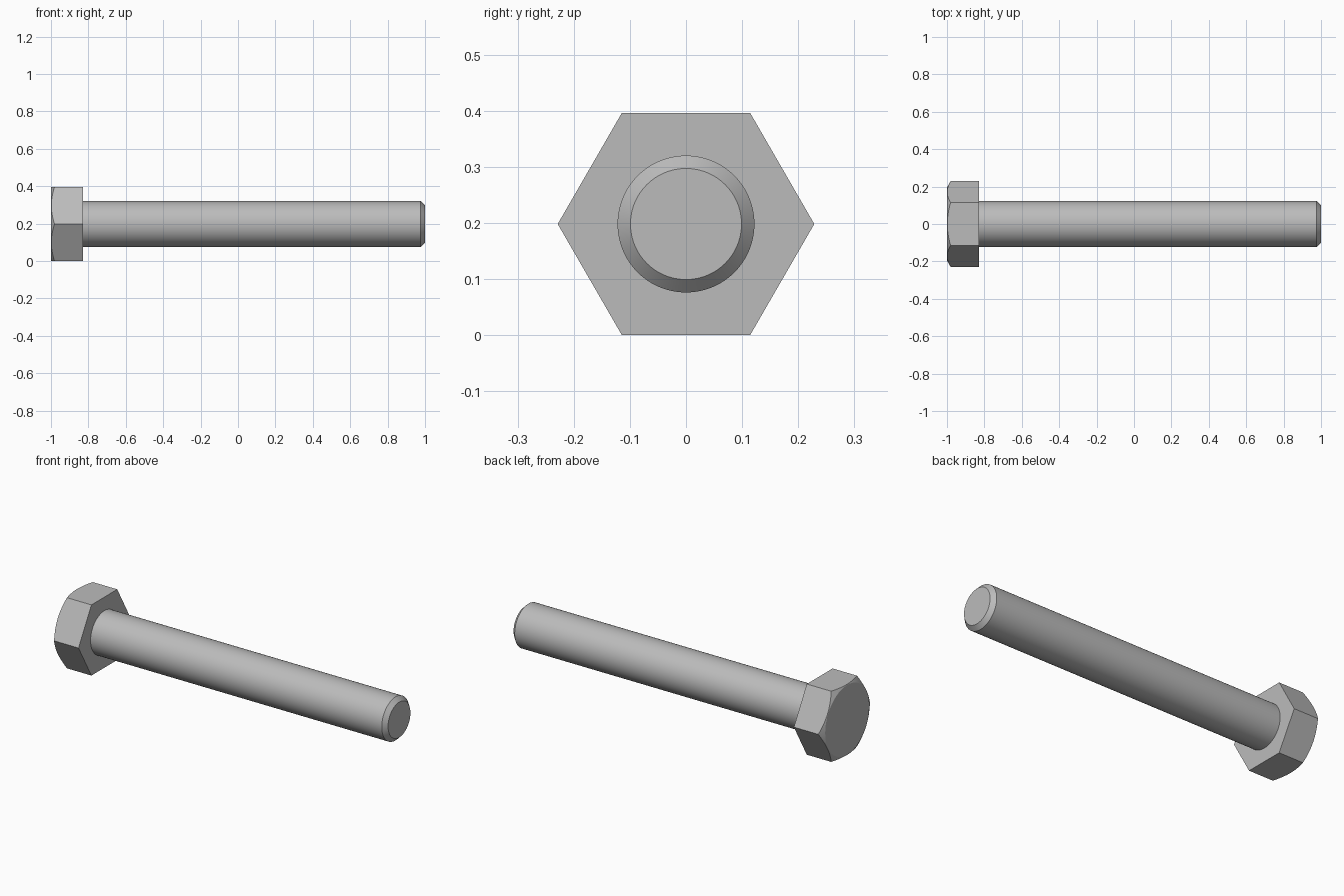
import bpy
import bmesh
import math
from mathutils import Matrix, Vector

AXIS_Z = 0.198            # height of the bolt axis, also half the width across flats
HEX_RADIUS = AXIS_Z / math.cos(math.pi / 6)
HEAD_BACK, HEAD_FRONT = -1.0, -0.829
SHAFT_RADIUS, TIP_RADIUS = 0.122, 0.099

cube = bpy.data.objects.get("Cube")
if cube:
    bpy.data.objects.remove(cube, do_unlink=True)

# One plain steel colour
steel = bpy.data.materials.new("steel_grey")
steel.use_nodes = True
colour = (0.5, 0.5, 0.5, 1)
steel.diffuse_color = colour
steel.node_tree.nodes["Principled BSDF"].inputs["Base Color"].default_value = colour


def turned(name, profile, sides):
    """Closed solid along x, from (x, radius) pairs; first corner points to +y."""
    bm = bmesh.new()
    rings = []
    for x, r in profile:
        angles = [2 * math.pi * i / sides for i in range(sides)]
        rings.append([bm.verts.new((x, r * math.cos(a), r * math.sin(a))) for a in angles])
    for a, b in zip(rings, rings[1:]):
        for i in range(sides):
            j = (i + 1) % sides
            bm.faces.new((a[i], a[j], b[j], b[i]))
    bm.faces.new(rings[0])
    bm.faces.new(rings[-1])
    bmesh.ops.recalc_face_normals(bm, faces=bm.faces)
    bm.transform(Matrix.Translation(Vector((0, 0, AXIS_Z))))
    mesh = bpy.data.meshes.new(name)
    bm.to_mesh(mesh)
    bm.free()
    mesh.materials.append(steel)
    obj = bpy.data.objects.new(name, mesh)
    bpy.context.collection.objects.link(obj)
    return obj


def activate(obj):
    bpy.ops.object.select_all(action='DESELECT')
    obj.select_set(True)
    bpy.context.view_layer.objects.active = obj


# Hexagonal head, its outer corners trimmed by a shallow cone
head = turned("hex_head", [(HEAD_BACK, HEX_RADIUS), (HEAD_FRONT, HEX_RADIUS)], 6)
rim = AXIS_Z - 0.003
outer = 0.3
cone_end = HEAD_BACK + (outer - rim) * math.tan(math.pi / 6)
cutter = turned("chamfer_cutter", [(HEAD_BACK, rim), (cone_end, outer),
                                   (HEAD_FRONT + 0.1, outer)], 96)
cutter.hide_render = True
trim = head.modifiers.new("corner_chamfer", 'BOOLEAN')
trim.operation = 'INTERSECT'
trim.solver = 'EXACT'
trim.object = cutter
activate(head)
bpy.ops.object.modifier_apply(modifier=trim.name)
bpy.data.objects.remove(cutter, do_unlink=True)
bpy.ops.object.shade_smooth_by_angle(angle=math.radians(20))

# Round shaft with a chamfered tip
tip_start = 1 - (SHAFT_RADIUS - TIP_RADIUS)
shaft = turned("shaft", [(HEAD_FRONT - 0.02, SHAFT_RADIUS), (tip_start, SHAFT_RADIUS),
                         (1, TIP_RADIUS)], 96)
activate(shaft)
bpy.ops.object.shade_smooth_by_angle(angle=math.radians(30))
